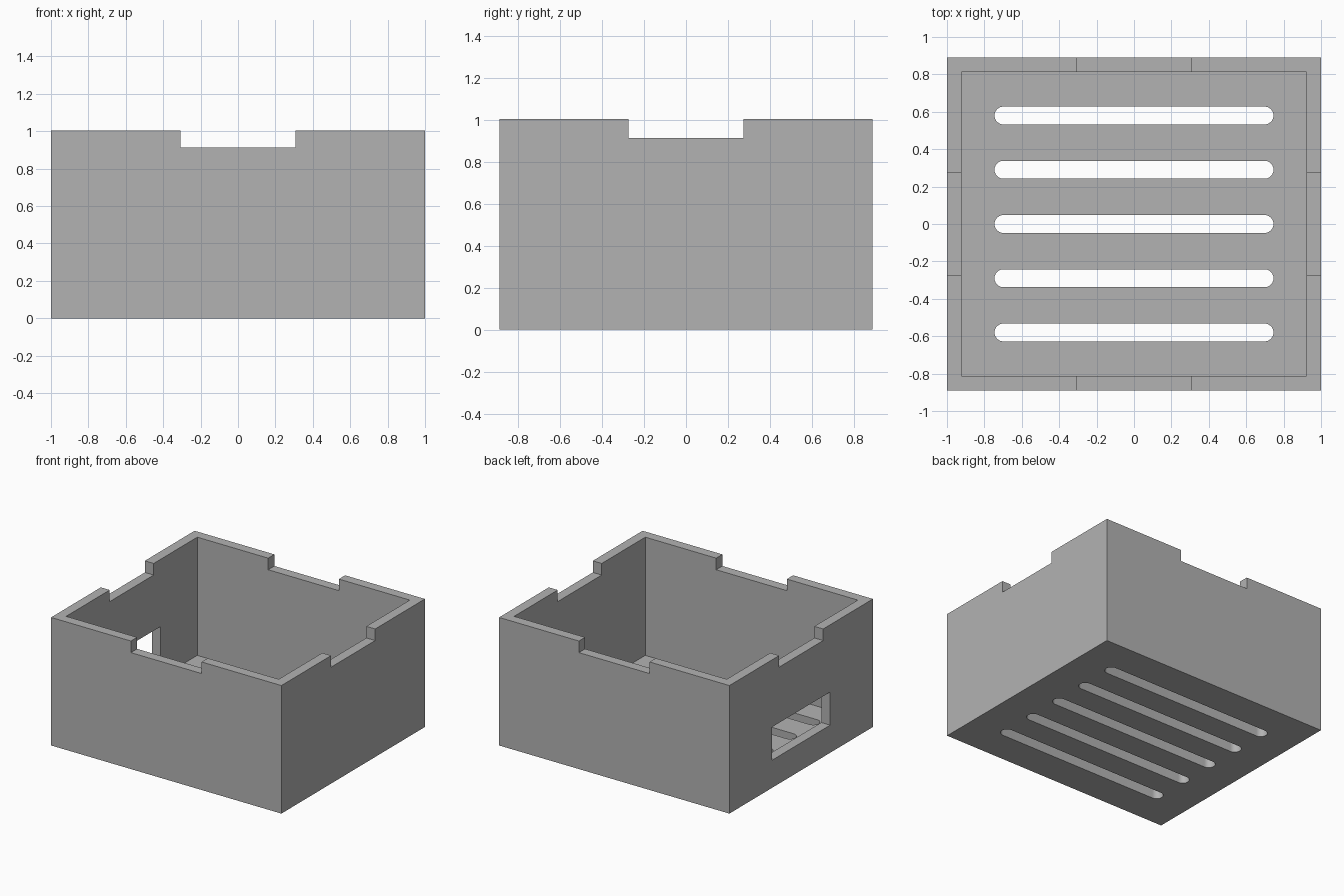
import bpy, bmesh, math

if "Cube" in bpy.data.objects:
    bpy.data.objects.remove(bpy.data.objects["Cube"])

# Main dimensions
HX, HY, H = 1.0, 0.89, 1.005      # half width, half depth, height
IX, IY, FLOOR = 0.923, 0.813, 0.077  # inner half sizes, floor thickness
NOTCH_Z = 0.914

grey = bpy.data.materials.new("plain grey")
grey.diffuse_color = (0.45, 0.45, 0.45, 1)
grey.use_nodes = True
grey.node_tree.nodes["Principled BSDF"].inputs["Base Color"].default_value = grey.diffuse_color


def prism(name, outline, z0, z1):
    """Extrude a flat xy outline between two heights."""
    bm = bmesh.new()
    face = bm.faces.new([bm.verts.new((x, y, z0)) for x, y in outline])
    top = bmesh.ops.extrude_face_region(bm, geom=[face])["geom"]
    verts = [v for v in top if isinstance(v, bmesh.types.BMVert)]
    bmesh.ops.translate(bm, verts=verts, vec=(0, 0, z1 - z0))
    bmesh.ops.recalc_face_normals(bm, faces=bm.faces)
    mesh = bpy.data.meshes.new(name)
    bm.to_mesh(mesh)
    bm.free()
    mesh.materials.append(grey)
    obj = bpy.data.objects.new(name, mesh)
    bpy.context.collection.objects.link(obj)
    return obj


def box(name, x0, x1, y0, y1, z0, z1):
    return prism(name, [(x0, y0), (x1, y0), (x1, y1), (x0, y1)], z0, z1)


def slot_outline(cy, half_len, r, n=12):
    """Rounded-end slot running along x."""
    pts = []
    for side in (1, -1):
        for i in range(n + 1):
            a = -math.pi / 2 + math.pi * i / n
            pts.append((side * (half_len - r + r * math.cos(a)),
                        cy + side * r * math.sin(a)))
    return pts


# Solid block for the case
case = box("open_case", -HX, HX, -HY, HY, 0, H)

# Cavity, rim notches on all four walls, and window in the left wall
cutters = [
    box("cavity_cutter", -IX, IX, -IY, IY, FLOOR, 1.3),
    box("front_back_notch_cutter", -0.307, 0.307, -1.2, 1.2, NOTCH_Z, 1.3),
    box("side_notch_cutter", -1.2, 1.2, -0.273, 0.273, NOTCH_Z, 1.3),
    box("window_cutter", -1.2, -0.85, -0.36, 0.36, 0.217, 0.477),
]
# Five vent slots through the floor
for i in range(-2, 3):
    cutters.append(prism("vent_slot_cutter", slot_outline(i * 0.29, 0.746, 0.048), -0.1, 0.2))

for c in cutters:
    c.hide_render = True
    c.hide_set(True)
    mod = case.modifiers.new(c.name, 'BOOLEAN')
    mod.operation = 'DIFFERENCE'
    mod.solver = 'EXACT'
    mod.object = c

# Apply the cuts, remove the cutters, smooth the slot ends
bpy.context.view_layer.objects.active = case
case.select_set(True)
for mod in list(case.modifiers):
    bpy.ops.object.modifier_apply(modifier=mod.name)
for c in cutters:
    bpy.data.objects.remove(c)
bpy.ops.object.shade_smooth_by_angle(angle=math.radians(30))
